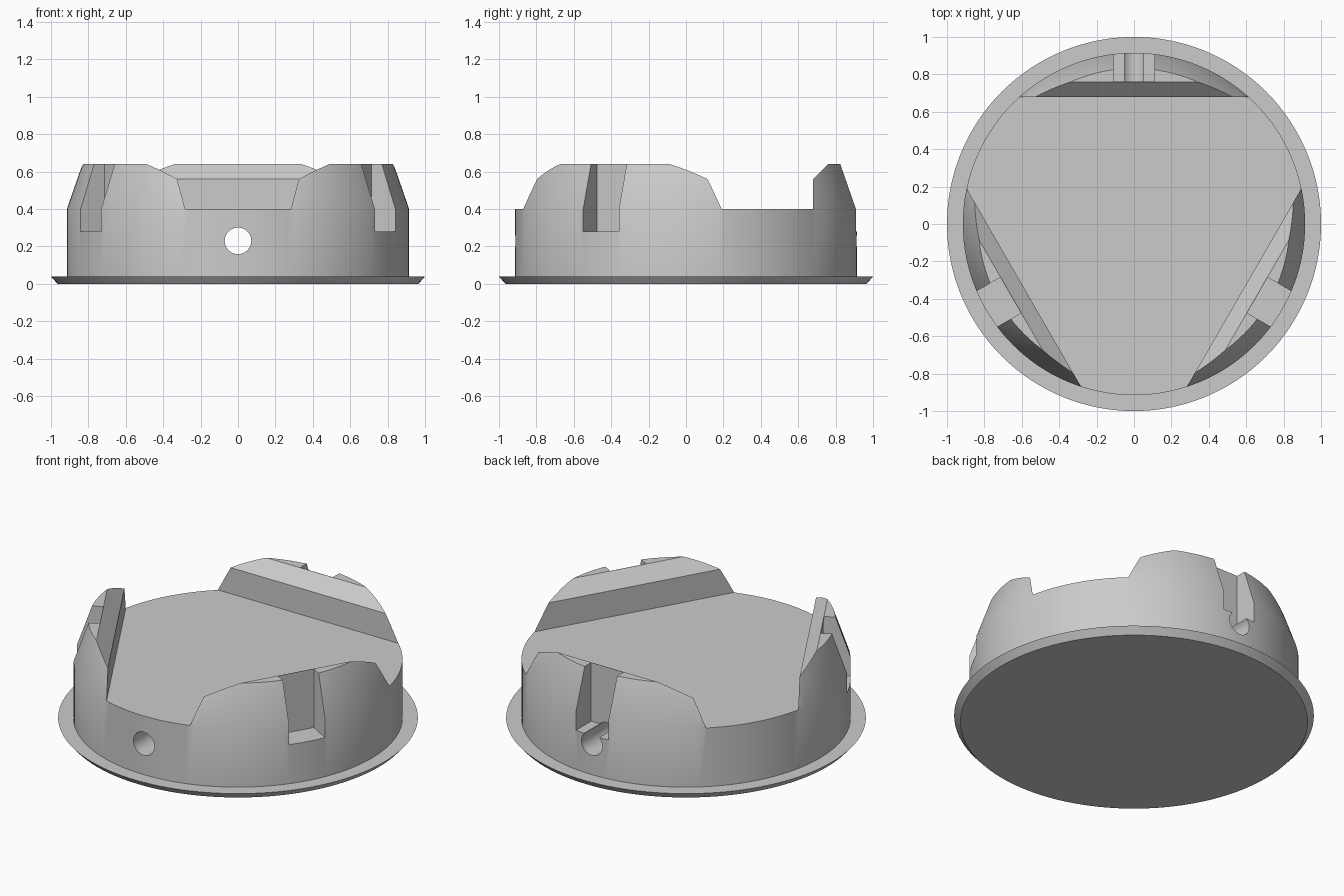
import bpy, bmesh
from math import sin, cos, pi, radians
from mathutils import Matrix

if "Cube" in bpy.data.objects:
    bpy.data.objects.remove(bpy.data.objects["Cube"], do_unlink=True)

grey = bpy.data.materials.new("plain_grey")
grey.use_nodes = True
colour = (0.6, 0.6, 0.6, 1)
grey.diffuse_color = colour
grey.node_tree.nodes["Principled BSDF"].inputs["Base Color"].default_value = colour


def loft(name, sides, rings, start=0.0, matrix=Matrix()):
    """Closed solid through stacked regular polygons given as (radius, height)."""
    bm = bmesh.new()
    loops = []
    for r, z in rings:
        angles = [start + 2 * pi * i / sides for i in range(sides)]
        loops.append([bm.verts.new((r * cos(a), r * sin(a), z)) for a in angles])
    for low, high in zip(loops, loops[1:]):
        for i in range(sides):
            j = (i + 1) % sides
            bm.faces.new((low[i], low[j], high[j], high[i]))
    bm.faces.new(loops[0][::-1])
    bm.faces.new(loops[-1])
    bm.transform(matrix)
    bmesh.ops.recalc_face_normals(bm, faces=bm.faces)
    mesh = bpy.data.meshes.new(name)
    bm.to_mesh(mesh)
    bm.free()
    mesh.materials.append(grey)
    obj = bpy.data.objects.new(name, mesh)
    bpy.context.collection.objects.link(obj)
    return obj


# Round body with a flared rim at the foot and a tapered upper wall
body = loft("round_base", 128, [(0.965, 0), (1, 0.04), (0.915, 0.04),
                                (0.915, 0.4), (0.832, 0.64)])

# Three-sided pocket with chamfered upper walls (corner radius = 2 x wall distance)
cutters = [loft("pocket_cutter", 3, [(1.36, 0.4), (1.36, 0.56), (1.56, 0.66)], pi / 6)]
for v in cutters[0].data.vertices:
    if v.co.z > 0.6:
        v.co.x, v.co.y = v.co.x, v.co.y

# Slot through the outside of each raised segment
for angle in (90, 210, 330):
    place = (Matrix.Rotation(radians(angle), 4, 'Z')
             @ Matrix.Translation((0.962, 0, 0.48))
             @ Matrix.Diagonal((0.4, 0.22, 0.4, 1)))
    cutters.append(loft("slot_cutter", 4, [(0.5 ** 0.5, -0.5), (0.5 ** 0.5, 0.5)],
                        pi / 4, place))

# Round hole running from front to back
cutters.append(loft("hole_cutter", 48, [(0.071, -1.2), (0.071, 1.2)], 0,
                    Matrix.Translation((0, 0, 0.23)) @ Matrix.Rotation(pi / 2, 4, 'X')))

# Apply the cuts
bpy.ops.object.select_all(action='DESELECT')
body.select_set(True)
bpy.context.view_layer.objects.active = body
for cutter in cutters:
    cutter.hide_render = True
    mod = body.modifiers.new("cut", 'BOOLEAN')
    mod.operation = 'DIFFERENCE'
    mod.solver = 'EXACT'
    mod.object = cutter
    bpy.ops.object.modifier_apply(modifier=mod.name)
    bpy.data.objects.remove(cutter, do_unlink=True)

bpy.ops.object.shade_smooth_by_angle(angle=radians(30))
